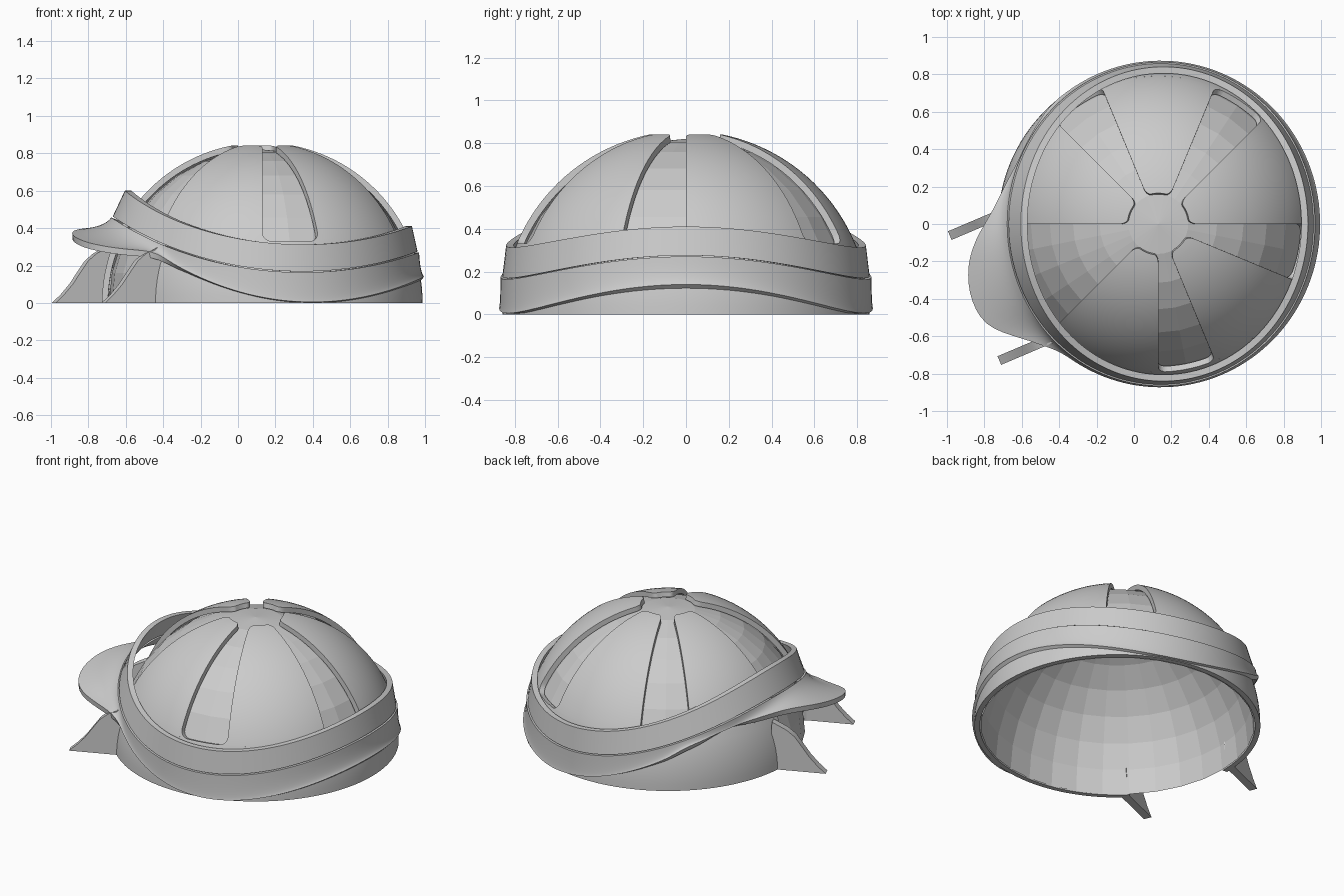
import bpy, bmesh
from math import sin, cos, asin, acos, radians, degrees, sqrt, hypot
from mathutils import Vector

if "Cube" in bpy.data.objects:
    bpy.data.objects.remove(bpy.data.objects["Cube"])

CX, R = 0.13, 0.857          # dome centre and outer radius


def polar(r, deg, z):
    a = radians(deg)
    return (CX + r * cos(a), r * sin(a), z)


def make(name, verts, faces, smooth=True, thick=0, recalc=False):
    me = bpy.data.meshes.new(name)
    me.from_pydata(verts, [], faces)
    if recalc:
        bm = bmesh.new()
        bm.from_mesh(me)
        bmesh.ops.recalc_face_normals(bm, faces=bm.faces)
        bm.to_mesh(me)
        bm.free()
    ob = bpy.data.objects.new(name, me)
    bpy.context.collection.objects.link(ob)
    bpy.ops.object.select_all(action='DESELECT')
    ob.select_set(True)
    bpy.context.view_layer.objects.active = ob
    if thick:
        m = ob.modifiers.new("thickness", 'SOLIDIFY')
        m.thickness, m.offset = thick, -1
        bpy.ops.object.modifier_apply(modifier=m.name)
    if smooth:
        bpy.ops.object.shade_smooth_by_angle(angle=radians(35))
    return ob


def grid(name, rows, wrap=False, **kw):
    n, m = len(rows), len(rows[0])
    verts = [p for row in rows for p in row]
    faces = []
    for i in range(n if wrap else n - 1):
        for j in range(m if wrap else m - 1):
            k, l = (i + 1) % n, (j + 1) % m
            faces.append((i * m + j, i * m + l, k * m + l, k * m + j))
    return make(name, verts, faces, recalc=wrap, **kw)


def on_dome(ang, el):
    e = radians(el)
    return polar(R * cos(e), ang, R * sin(e))


# inner faceted dome
bm = bmesh.new()
bmesh.ops.create_uvsphere(bm, u_segments=32, v_segments=16, radius=0.82)
bmesh.ops.delete(bm, geom=[v for v in bm.verts if v.co.z < -0.01], context='VERTS')
bmesh.ops.translate(bm, verts=bm.verts, vec=(CX, 0, 0))
me = bpy.data.meshes.new("inner_dome")
bm.to_mesh(me)
bm.free()
bpy.context.collection.objects.link(bpy.data.objects.new("inner_dome", me))

# outer shell: lower wall, open at the wide gap on the left
EB, ET = degrees(asin(0.33 / R)), degrees(acos(0.165 / R))
grid("shell_wall", [[on_dome(-135 + 315 * j / 112, EB * i / 8) for j in range(113)]
                    for i in range(9)], thick=0.032)


def corner(t):               # quarter-round easing, 1 at t=0 and 0 at t>=1
    t = min(max(t, 0), 1)
    return 1 - sqrt(1 - (1 - t) ** 2)


# five shell petals with rounded slot corners
els = [EB + 3.5 * (i / 6) ** 2 for i in range(7)]
els += [EB + 3.5 + (ET - EB - 6.5) * i / 20 for i in range(1, 21)]
els += [ET - 3 * (1 - i / 6) ** 2 for i in range(1, 7)]
for k, (a0, a1) in enumerate([(0, 45), (67.5, 112.5), (135, 180), (225, 270), (292.5, 337.5)]):
    rows = []
    for el in els:
        low, top = 3.8 * corner((el - EB) / 3.5), 9 * corner((ET - el) / 3)
        s = a0 + top - (0 if a0 == 225 else low)
        e = a1 - top + (0 if a1 == 180 else low)
        rows.append([on_dome(s + (e - s) * j / 16, el) for j in range(17)])
    grid(f"shell_petal_{k + 1}", rows, thick=0.032)


def wave(v0, v90, v180):     # smooth value round the ring from right, front/back, left
    b, s = (v0 - v180) / 2, (v0 + v180) / 2
    a, c = (s + v90) / 2, (s - v90) / 2
    return lambda d: a + b * cos(radians(d)) + c * cos(radians(2 * d))


N = 144
angles = [360 * i / N for i in range(N)]
up_r, up_z = wave(0.80, 0.84, 0.735), wave(0.41, 0.325, 0.60)
mid_r, mid_z = wave(0.83, 0.858, 0.80), wave(0.275, 0.18, 0.462)
low_r, low_z = wave(0.865, 0.873, 0.84), wave(0.14, 0.03, 0.48)

# upper headband
rows = []
for d in angles:
    r, z, r2, z2 = up_r(d), up_z(d), mid_r(d), mid_z(d)
    rows.append([polar(r, d, z), polar(r2, d, z2), polar(r2 - 0.035, d, z2), polar(r - 0.035, d, z)])
grid("upper_headband", rows, wrap=True)

# lower headband, flaring into a lip on the left: angle, edge radius, edge height
lip = [(130, 0.86, 0.275), (145, 0.83, 0.34), (157, 0.82, 0.375), (168, 0.85, 0.39),
       (177, 0.895, 0.40), (183, 0.96, 0.40), (191, 1.035, 0.385), (201, 1.08, 0.355),
       (210, 1.075, 0.32), (216, 1.0, 0.295), (221, 0.935, 0.285), (230, 0.87, 0.275)]


def edge(d):
    for p, q in zip(lip, lip[1:]):
        if p[0] <= d <= q[0]:
            t = (d - p[0]) / (q[0] - p[0])
            return (p[1] + (q[1] - p[1]) * t, p[2] + (q[2] - p[2]) * t)
    return (low_r(d), low_z(d))


edges = [edge(d) for d in angles]
for _ in range(3):
    edges = [tuple((edges[i - 1][c] + 2 * edges[i][c] + edges[(i + 1) % N][c]) / 4 for c in (0, 1))
             for i in range(N)]
rows = []
for d, (r2, z2) in zip(angles, edges):
    r, z = mid_r(d) + 0.008, mid_z(d) - 0.005
    p, q = Vector((r, z)), Vector((r2, z2))
    c = Vector((r + 0.25 * (r2 - r), z + 0.85 * (z2 - z)))
    outer, inner = [], []
    for i in range(9):
        t = i / 8
        o = p * (1 - t) ** 2 + c * 2 * t * (1 - t) + q * t * t
        g = ((c - p) * (1 - t) + (q - c) * t).normalized()
        outer.append(o)
        inner.append(o + Vector((g.y, -g.x)) * 0.033)
    rows.append([polar(v.x, d, max(v.y, 0.002)) for v in outer + inner[::-1]])
grid("lower_headband", rows, wrap=True)

# two tails: concave fins standing on the ground
outline = [(0, 0), (0.05, 0.045), (0.10, 0.10), (0.15, 0.17), (0.19, 0.225),
           (0.24, 0.265), (0.33, 0.31), (0.335, 0.15), (0.30, 0)]
fwd = Vector((cos(radians(23)), sin(radians(23)), 0))
side = Vector((-fwd.y, fwd.x, 0))
for k, tip in enumerate([(-0.985, -0.062, 0), (-0.72, -0.73, 0)]):
    n = len(outline)
    verts = [Vector(tip) + fwd * u + side * s + Vector((0, 0, z))
             for s in (-0.025, 0.025) for u, z in outline]
    faces = [tuple(range(n)), tuple(range(2 * n - 1, n - 1, -1))]
    faces += [(i, (i + 1) % n, n + (i + 1) % n, n + i) for i in range(n)]
    make(f"tail_{k + 1}", verts, faces, recalc=True)
